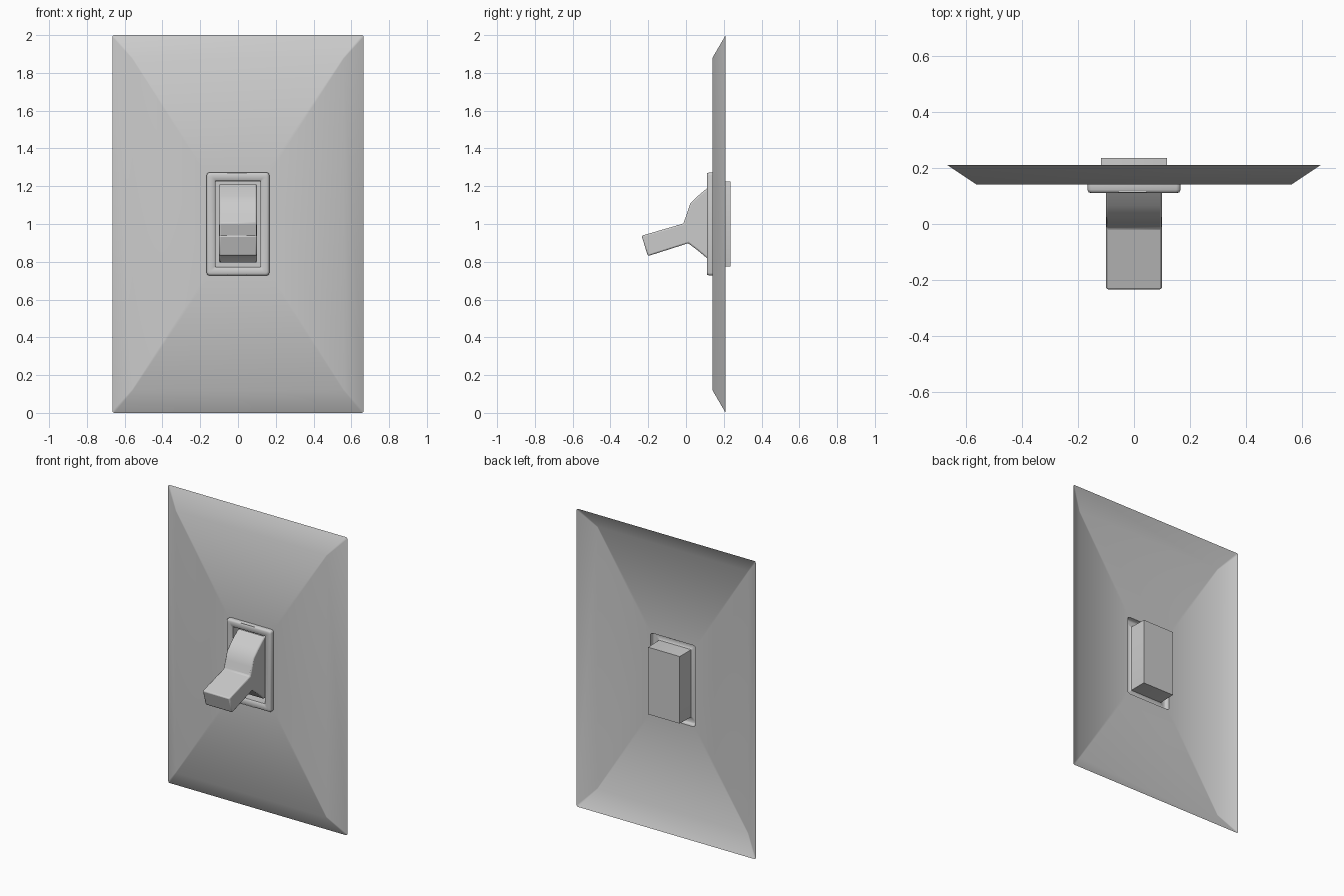
import bpy
import bmesh
from math import cos, sin, pi, radians

cube = bpy.data.objects.get("Cube")
if cube:
    bpy.data.objects.remove(cube, do_unlink=True)

# One plain grey for the whole fitting
GREY = (0.6, 0.6, 0.6, 1)
mat = bpy.data.materials.new("plain grey")
mat.use_nodes = True
mat.diffuse_color = GREY
mat.node_tree.nodes["Principled BSDF"].inputs["Base Color"].default_value = GREY


def finish(bm, name, angle):
    mesh = bpy.data.meshes.new(name)
    bm.to_mesh(mesh)
    bm.free()
    obj = bpy.data.objects.new(name, mesh)
    bpy.context.collection.objects.link(obj)
    mesh.materials.append(mat)
    bpy.ops.object.select_all(action="DESELECT")
    obj.select_set(True)
    bpy.context.view_layer.objects.active = obj
    bpy.ops.object.shade_smooth_by_angle(angle=radians(angle))
    return obj


def ring(bm, half_w, half_h, y, r, steps=3):
    """Rounded rectangle facing the front, centred on z = 1."""
    verts = []
    for k, (sx, sz) in enumerate([(1, 1), (-1, 1), (-1, -1), (1, -1)]):
        for i in range(steps + 1):
            a = pi / 2 * (k + i / steps)
            verts.append(bm.verts.new((sx * (half_w - r) + r * cos(a), y,
                                       1 + sz * (half_h - r) + r * sin(a))))
    return verts


def shell(name, rings, angle, capped=False):
    """Skin a row of rounded rectangles, outermost first."""
    bm = bmesh.new()
    loops = [ring(bm, *spec) for spec in rings]
    for outer, inner in zip(loops, loops[1:]):
        n = len(outer)
        for i in range(n):
            j = (i + 1) % n
            bm.faces.new((outer[i], outer[j], inner[j], inner[i]))
    if capped:
        bm.faces.new(loops[-1])
    return finish(bm, name, angle)


# Hollow wall plate with sloped border and a central opening
shell("wall_plate", [
    (0.665, 1.0, 0.21, 0.01),
    (0.56, 0.88, 0.14, 0.005),
    (0.166, 0.273, 0.14, 0.015),
], 40)

# Raised frame with rounded rims around the opening
shell("switch_frame", [
    (0.166, 0.273, 0.14, 0.015),
    (0.166, 0.273, 0.122, 0.015),
    (0.162, 0.269, 0.113, 0.014),
    (0.154, 0.261, 0.11, 0.012),
    (0.127, 0.234, 0.11, 0.006),
    (0.12, 0.227, 0.117, 0.003),
], 50)

# Recessed box behind the frame
shell("switch_box", [
    (0.12, 0.227, 0.117, 0.003),
    (0.118, 0.225, 0.235, 0.002),
], 30, capped=True)

# Toggle lever, a side profile extruded across x
profile = [(-0.235, 0.938), (-0.202, 0.83), (0.012, 0.898), (0.06, 0.862),
           (0.11, 0.82), (0.135, 0.795), (0.2, 0.795), (0.2, 1.21),
           (0.14, 1.21), (0.11, 1.188), (0.065, 1.15), (0.022, 1.108),
           (0.005, 1.055), (-0.014, 1.002)]
bm = bmesh.new()
face = bm.faces.new([bm.verts.new((-0.1, y, z)) for y, z in profile])
side = bmesh.ops.extrude_face_region(bm, geom=[face])["geom"]
bmesh.ops.translate(bm, vec=(0.2, 0, 0),
                    verts=[v for v in side if isinstance(v, bmesh.types.BMVert)])
bmesh.ops.recalc_face_normals(bm, faces=bm.faces)
lever = finish(bm, "toggle_lever", 32)
bevel = lever.modifiers.new("soft_edges", "BEVEL")
bevel.width = 0.008
bevel.segments = 2
bevel.limit_method = "ANGLE"
bevel.angle_limit = radians(50)

# Small pry tabs at the top and bottom of the frame
for name, z in (("top_tab", 1.266), ("bottom_tab", 0.734)):
    bm = bmesh.new()
    bmesh.ops.create_cube(bm, size=1)
    bmesh.ops.scale(bm, vec=(0.1, 0.008, 0.01), verts=bm.verts)
    bmesh.ops.translate(bm, vec=(-0.005, 0.116, z), verts=bm.verts)
    finish(bm, name, 30)
